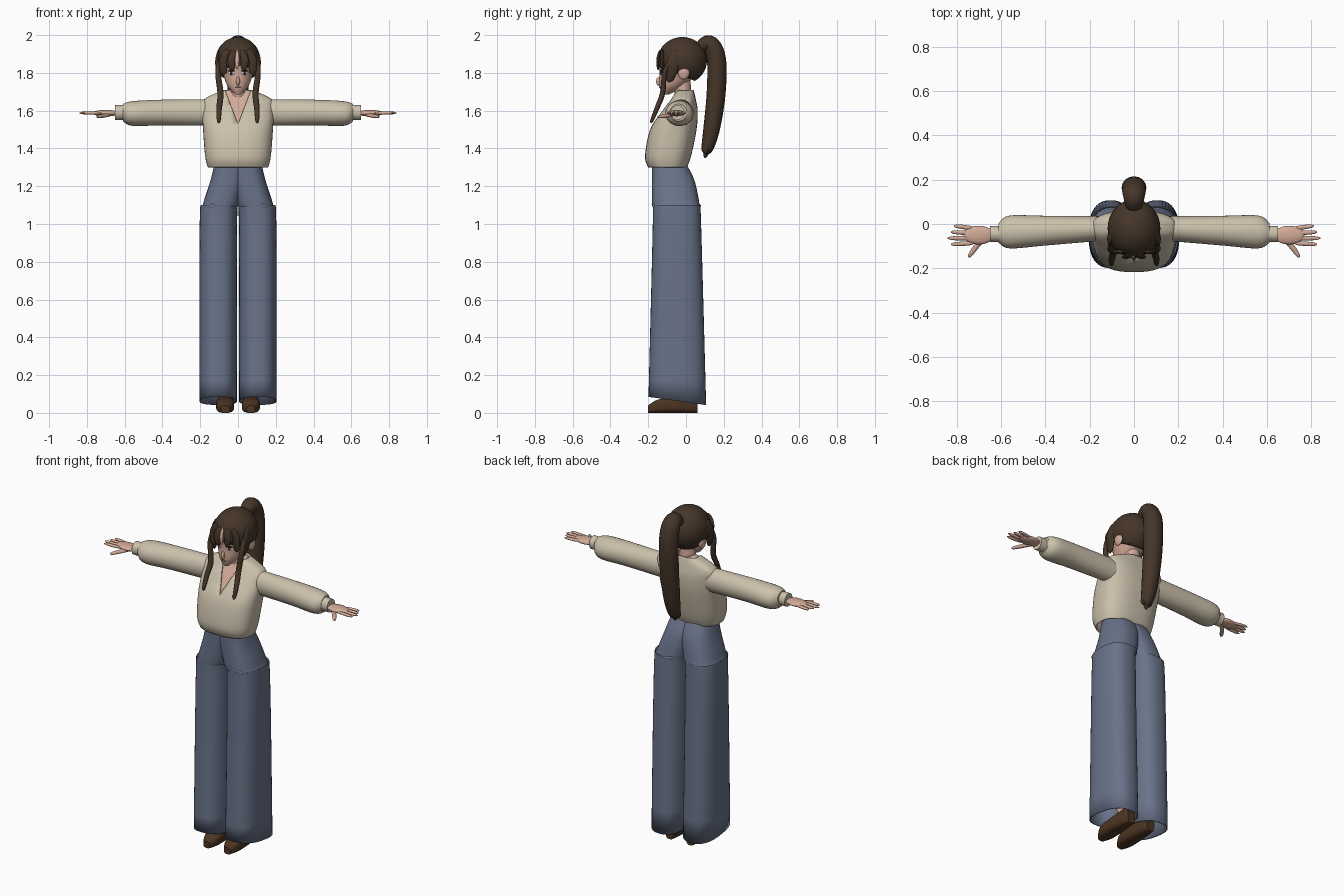
import bpy, bmesh, math
from mathutils import Vector, Matrix, Euler

if "Cube" in bpy.data.objects:
    bpy.data.objects.remove(bpy.data.objects["Cube"])

X_AXIS, Y_AXIS, Z_AXIS = Matrix.Identity(3)


def material(name, *rgb):
    mat = bpy.data.materials.new(name)
    mat.use_nodes = True
    mat.diffuse_color = (*rgb, 1)
    shader = mat.node_tree.nodes["Principled BSDF"]
    shader.inputs["Base Color"].default_value = (*rgb, 1)
    shader.inputs["Roughness"].default_value = .8
    return mat


CREAM = material("cream knit", .6, .53, .41)
DENIM = material("blue denim", .14, .17, .25)
HAIR = material("dark brown hair", .06, .036, .022)
SKIN = material("skin", .64, .4, .31)
LEATHER = material("brown leather", .07, .035, .016)
DARK = material("dark eye", .05, .02, .015)
WHITE = material("eye white", .7, .6, .6)
LIP = material("lip", .4, .2, .15)


def smooth_points(points, steps):
    """Catmull-Rom interpolation through the given tuples."""
    result = []
    last = len(points) - 1
    for i in range(last):
        before, start, end, after = (points[max(0, min(last, i + k))] for k in (-1, 0, 1, 2))
        for step in range(steps):
            t = step / steps
            result.append([b + t / 2 * (c - a + t * (2*a - 5*b + 4*c - d + t * (3*(b - c) + d - a)))
                           for a, b, c, d in zip(before, start, end, after)])
    return result + [list(points[last])]


def finish(name, bm, mat, mirror=False, thickness=0):
    """Turn a bmesh into a smooth-shaded object, optionally mirrored and thickened."""
    bmesh.ops.recalc_face_normals(bm, faces=bm.faces)
    mesh = bpy.data.meshes.new(name)
    bm.to_mesh(mesh)
    bm.free()
    mesh.materials.append(mat)
    obj = bpy.data.objects.new(name, mesh)
    bpy.context.collection.objects.link(obj)
    bpy.ops.object.select_all(action='DESELECT')
    obj.select_set(True)
    bpy.context.view_layer.objects.active = obj
    bpy.ops.object.shade_smooth_by_angle(angle=math.radians(45))
    if thickness:
        solidify = obj.modifiers.new("thickness", 'SOLIDIFY')
        solidify.thickness = thickness
        solidify.offset = -1
    if mirror:
        obj.modifiers.new("mirror", 'MIRROR').use_mirror_merge = False


def skin_rings(rings, ref=X_AXIS, axis=None, power=2, sides=32, steps=5, caps=True):
    """Join superelliptic rings, each (x, y, z, half width, half depth)."""
    rings = smooth_points(rings, steps)
    bm = bmesh.new()
    loops = []
    for i, (x, y, z, width, depth) in enumerate(rings):
        previous, following = rings[max(i - 1, 0)], rings[min(i + 1, len(rings) - 1)]
        along = axis or (Vector(following[:3]) - Vector(previous[:3])).normalized()
        across = (ref - along * ref.dot(along)).normalized()
        up = along.cross(across)
        loop = []
        for k in range(sides):
            angle = math.tau * k / sides
            c, s = (math.copysign(abs(q) ** (2 / power), q) for q in (math.cos(angle), math.sin(angle)))
            loop.append(bm.verts.new(Vector((x, y, z)) + across * width * c + up * depth * s))
        loops.append(loop)
    for lower, upper in zip(loops, loops[1:]):
        for k in range(sides):
            bm.faces.new((lower[k], lower[k - 1], upper[k - 1], upper[k]))
    if caps:
        bm.faces.new(loops[0])
        bm.faces.new(loops[-1])
    return bm


def loft(name, rings, mat, mirror=False, **options):
    finish(name, skin_rings(rings, **options), mat, mirror)


def level(z, front, back, outer, inner=None):
    """Horizontal ring from its extents; symmetric unless an inner edge is given."""
    inner = -outer if inner is None else inner
    return (inner + outer) / 2, (front + back) / 2, z, (outer - inner) / 2, (back - front) / 2


def strand(name, path, width, depth, mat, mirror=True, ref=X_AXIS, fullness=.3):
    """Tube along a path, full in the middle and tapering at both ends."""
    points = smooth_points(path, 6)
    rings = []
    for i, point in enumerate(points):
        swell = max(.01, math.sin(math.pi * i / (len(points) - 1))) ** fullness
        rings.append((*point, width * swell, depth * swell))
    loft(name, rings, mat, mirror, ref=ref, sides=16, steps=1)


def ellipsoid(centre, size, turn=0):
    bm = bmesh.new()
    bmesh.ops.create_uvsphere(bm, u_segments=32, v_segments=20, radius=1,
                              matrix=Matrix.LocRotScale(Vector(centre), Euler((0, 0, turn)), Vector(size)))
    return bm


def cut(bm, point, normal, clear=False):
    bmesh.ops.bisect_plane(bm, geom=bm.verts[:] + bm.edges[:] + bm.faces[:],
                           plane_co=point, plane_no=normal, clear_inner=clear)


# Sweater body with an open V neck, and the chest beneath it
torso = [level(1.3, -.2, .005, .16), level(1.36, -.217, .027, .174), level(1.5, -.19, .056, .185),
         level(1.6, -.125, .062, .19), level(1.66, -.08, .052, .18), level(1.71, -.055, .04, .075)]
bm = skin_rings(torso, axis=Z_AXIS, power=2.6, sides=48, caps=False)
neck_slope, neck_bottom = 2.6, 1.53
for side in (-1, 1):
    cut(bm, (0, 0, neck_bottom), (side * neck_slope, 0, -1))
opening = []
for face in bm.faces:
    x, y, z = face.calc_center_median()
    if y < -.03 and z > neck_bottom + neck_slope * abs(x):
        opening.append(face)
bmesh.ops.delete(bm, geom=opening, context='FACES')
finish("sweater_body", bm, CREAM, thickness=.01)
loft("chest", [(x, y, z, width - .02, depth - .014) for x, y, z, width, depth in torso[2:]],
     SKIN, axis=Z_AXIS, power=2.6)

# Sleeves and cuffs
loft("sleeves", [(.14, -.02, 1.59, .055, .07), (.4, -.03, 1.59, .067, .068),
                 (.56, -.036, 1.585, .074, .065), (.61, -.04, 1.59, .045, .045)],
     CREAM, True, ref=Y_AXIS, axis=X_AXIS)
loft("cuffs", [(x, -.045, 1.59, .037, .039) for x in (.59, .65)], CREAM, True, ref=Y_AXIS)

# Hands with fanned fingers
finish("palms", ellipsoid((.7, -.05, 1.587), (.07, .042, .017)), SKIN, True)
for i, finger in enumerate(("little", "ring", "middle", "index")):
    tip = (.84 - .014 * abs(i - 2), -.008 - .028 * i, 1.588)
    strand(finger + "_fingers", [(.72, -.02 - .022 * i, 1.587), tip], .01, .008, SKIN, ref=Y_AXIS)
strand("thumbs", [(.67, -.06, 1.58), (.71, -.1, 1.573), (.746, -.15, 1.567)], .012, .01, SKIN)

# Wide trouser legs that overlap above the crotch, trimmed to a sloping hem
leg = [level(1.33, -.18, -.005, .122, -.05), level(1.23, -.18, .045, .146, -.04),
       level(1.1, -.18, .072, .187, -.01), level(1, -.176, .08, .203, .005),
       level(.03, -.2, .107, .205, .005)]
bm = skin_rings(leg, axis=Z_AXIS, power=2.5, sides=40, caps=False)
cut(bm, (0, -.2, .085), (0, .14, 1), clear=True)
finish("trouser_legs", bm, DENIM, mirror=True, thickness=.006)

# Ankles and flat-soled shoes
loft("ankles", [(.066, -.01, .05, .03, .034), (.075, -.02, .4, .045, .05)], SKIN, True, axis=Z_AXIS)
shoe = ((-.2, .022, .04), (-.15, .046, .07), (-.06, .046, .085), (.03, .037, .1), (.06, .026, .09))
loft("shoes", [(.068, y, height / 2, width, height / 2) for y, width, height in shoe],
     LEATHER, True, axis=Y_AXIS, power=3)

# Neck, head, nose and ears
loft("neck", [(0, -.01, 1.62, .05, .045), (0, -.025, 1.8, .04, .045)], SKIN, axis=Z_AXIS)
loft("head", [level(1.685, -.125, -.09, .015), level(1.73, -.14, -.01, .056), level(1.8, -.14, .055, .08),
              level(1.87, -.14, .08, .09), level(1.96, -.07, .03, .045)], SKIN, axis=Z_AXIS)
finish("nose", ellipsoid((0, -.14, 1.755), (.01, .018, .025)), SKIN)
finish("ears", ellipsoid((.1, -.012, 1.8), (.014, .03, .035)), SKIN, mirror=True)

# Thin painted features on the face
for name, y, z, width, height, mat in (("eye_whites", -.13, 1.8, .019, .011, WHITE),
                                       ("irises", -.132, 1.8, .009, .011, DARK),
                                       ("eyelashes", -.132, 1.811, .02, .004, DARK),
                                       ("eyebrows", -.132, 1.828, .02, .003, HAIR)):
    finish(name, ellipsoid((.035, y, z), (width, .004, height), turn=.4), mat, mirror=True)
finish("mouth", ellipsoid((0, -.139, 1.722), (.016, .004, .003)), LIP)

# Hair cap, trimmed along a sloping hairline, with a gap in the fringe
bm = ellipsoid((0, -.02, 1.865), (.119, .131, .125))
cut(bm, (0, -.15, 1.84), (0, .42, 1), clear=True)
finish("hair_cap", bm, HAIR, thickness=.012)
strand("forehead_gap", [(-.005, -.15, 1.82), (-.005, -.152, 1.87), (-.005, -.141, 1.92)],
       .01, .003, SKIN, mirror=False, fullness=.6)

# Fringe, temples and long front locks
strand("inner_fringe", [(.02, -.138, 1.92), (.035, -.149, 1.87), (.03, -.147, 1.815)], .02, .008, HAIR)
strand("outer_fringe", [(.05, -.125, 1.92), (.075, -.126, 1.87), (.077, -.122, 1.79)], .023, .01, HAIR)
strand("temple_hair", [(.1, -.05, 1.92), (.108, -.068, 1.85), (.094, -.09, 1.75)], .013, .034, HAIR, fullness=.5)
strand("front_locks", [(.1, -.08, 1.88), (.106, -.112, 1.8), (.093, -.125, 1.69),
                       (.1, -.155, 1.61), (.102, -.186, 1.535)], .016, .014, HAIR)

# High ponytail with split tips
strand("ponytail", [(0, .06, 1.92), (0, .12, 1.957), (0, .16, 1.88), (0, .16, 1.7), (0, .135, 1.5),
                    (0, .105, 1.37)], .056, .051, HAIR, mirror=False)
for i, name in enumerate(("right", "middle", "left")):
    x = .022 * (i - 1)
    strand(name + "_ponytail_tip", [(x, .13, 1.48), (x, .1, 1.35 + abs(x))], .018, .016, HAIR, mirror=False)
